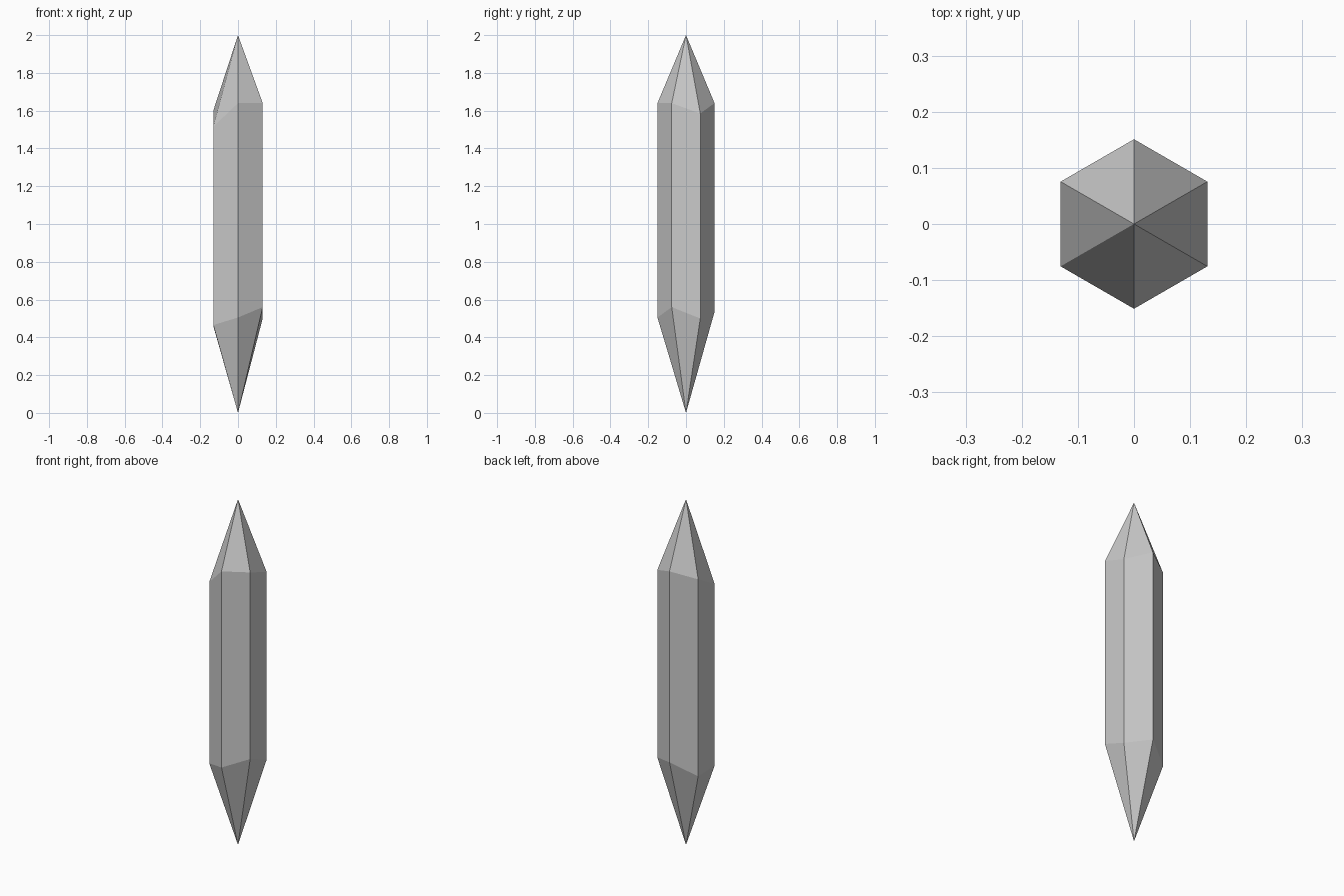
import bpy, bmesh, math

if "Cube" in bpy.data.objects:
    bpy.data.objects.remove(bpy.data.objects["Cube"])

# Six-sided crystal shard: a prism with uneven shoulders and a point at each end
RADIUS, HEIGHT = 0.151, 2.0
# Shoulder heights, counter-clockwise starting at 30 degrees from +x
LOWER = [0.50, 0.535, 0.46, 0.465, 0.505, 0.56]
UPPER = [1.585, 1.64, 1.60, 1.515, 1.64, 1.64]

bm = bmesh.new()


def ring(heights):
    verts = []
    for i, z in enumerate(heights):
        a = math.radians(30 + 60 * i)
        verts.append(bm.verts.new((RADIUS * math.cos(a), RADIUS * math.sin(a), z)))
    return verts


bottom_tip = bm.verts.new((0, 0, 0))
top_tip = bm.verts.new((0, 0, HEIGHT))
low, high = ring(LOWER), ring(UPPER)

# Lower point, prism sides and upper point
for i in range(6):
    j = (i + 1) % 6
    bm.faces.new((bottom_tip, low[j], low[i]))
    bm.faces.new((low[i], low[j], high[j], high[i]))
    bm.faces.new((high[i], high[j], top_tip))

mesh = bpy.data.meshes.new("crystal_shard")
bm.to_mesh(mesh)
bm.free()
bpy.context.collection.objects.link(bpy.data.objects.new("crystal_shard", mesh))
